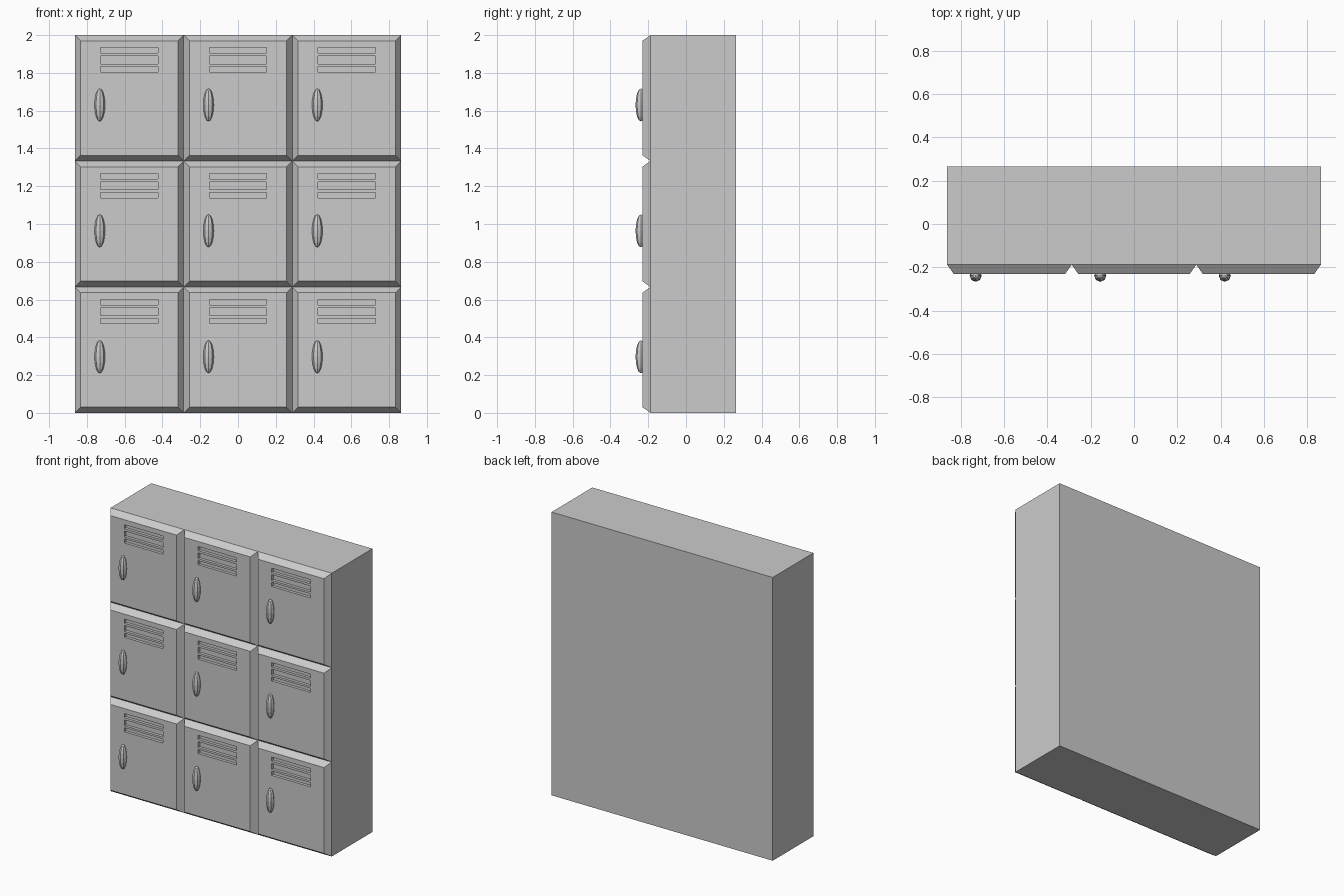
import bpy, bmesh
from mathutils import Matrix, Vector

if "Cube" in bpy.data.objects:
    bpy.data.objects.remove(bpy.data.objects["Cube"])

COLS, ROWS = 3, 3
W, H = 1.727 / COLS, 2 / ROWS
BACK, FRAME, DOOR = 0.266, -0.188, -0.231   # y of back, body front, door face
BEVEL = 0.043


def link(name, mesh, loc=(0, 0, 0)):
    ob = bpy.data.objects.new(name, mesh)
    ob.location = loc
    bpy.context.collection.objects.link(ob)
    return ob


def to_mesh(bm, name):
    bmesh.ops.recalc_face_normals(bm, faces=bm.faces)
    me = bpy.data.meshes.new(name)
    bm.to_mesh(me)
    bm.free()
    return me


def add_box(bm, x, y, z):
    size = [b - a for a, b in (x, y, z)]
    mid = [(a + b) / 2 for a, b in (x, y, z)]
    return bmesh.ops.create_cube(
        bm, size=1, matrix=Matrix.Translation(mid) @ Matrix.Diagonal((*size, 1)))


# Locker body with a bevelled door front (origin at bottom centre of the cell)
bm = bmesh.new()
add_box(bm, (-W / 2, W / 2), (FRAME, BACK), (0, H))
bm.normal_update()
front = next(f for f in bm.faces if f.normal.y < -0.9)
bmesh.ops.inset_region(bm, faces=[front], thickness=BEVEL)
bmesh.ops.translate(bm, verts=front.verts, vec=Vector((0, DOOR - FRAME, 0)))
body = link("locker_body", to_mesh(bm, "locker_body"))

# Three vent slots cut into the door
bm = bmesh.new()
for lo, hi in ((0.472, 0.501), (0.515, 0.556), (0.572, 0.601)):
    add_box(bm, (-0.151, 0.151), (DOOR - 0.05, DOOR + 0.02), (lo, hi))
cutter = link("vent_cutter", to_mesh(bm, "vent_cutter"))
cutter.hide_render = True
mod = body.modifiers.new("vents", 'BOOLEAN')
mod.object, mod.operation, mod.solver = cutter, 'DIFFERENCE', 'EXACT'
dg = bpy.context.evaluated_depsgraph_get()
locker_mesh = bpy.data.meshes.new_from_object(body.evaluated_get(dg))
bpy.data.objects.remove(body)
bpy.data.objects.remove(cutter)

# Low-poly elongated handle
bm = bmesh.new()
bmesh.ops.create_uvsphere(bm, u_segments=8, v_segments=8, radius=1,
                          matrix=Matrix.Diagonal((0.028, 0.028, 0.087, 1)))
handle_mesh = to_mesh(bm, "handle")

# Grid of lockers
for r in range(ROWS):
    for c in range(COLS):
        x, z = (c - (COLS - 1) / 2) * W, r * H
        link(f"locker_{r}_{c}", locker_mesh, (x, 0, z))
        link(f"handle_{r}_{c}", handle_mesh, (x - 0.156, -0.239, z + 0.297))
